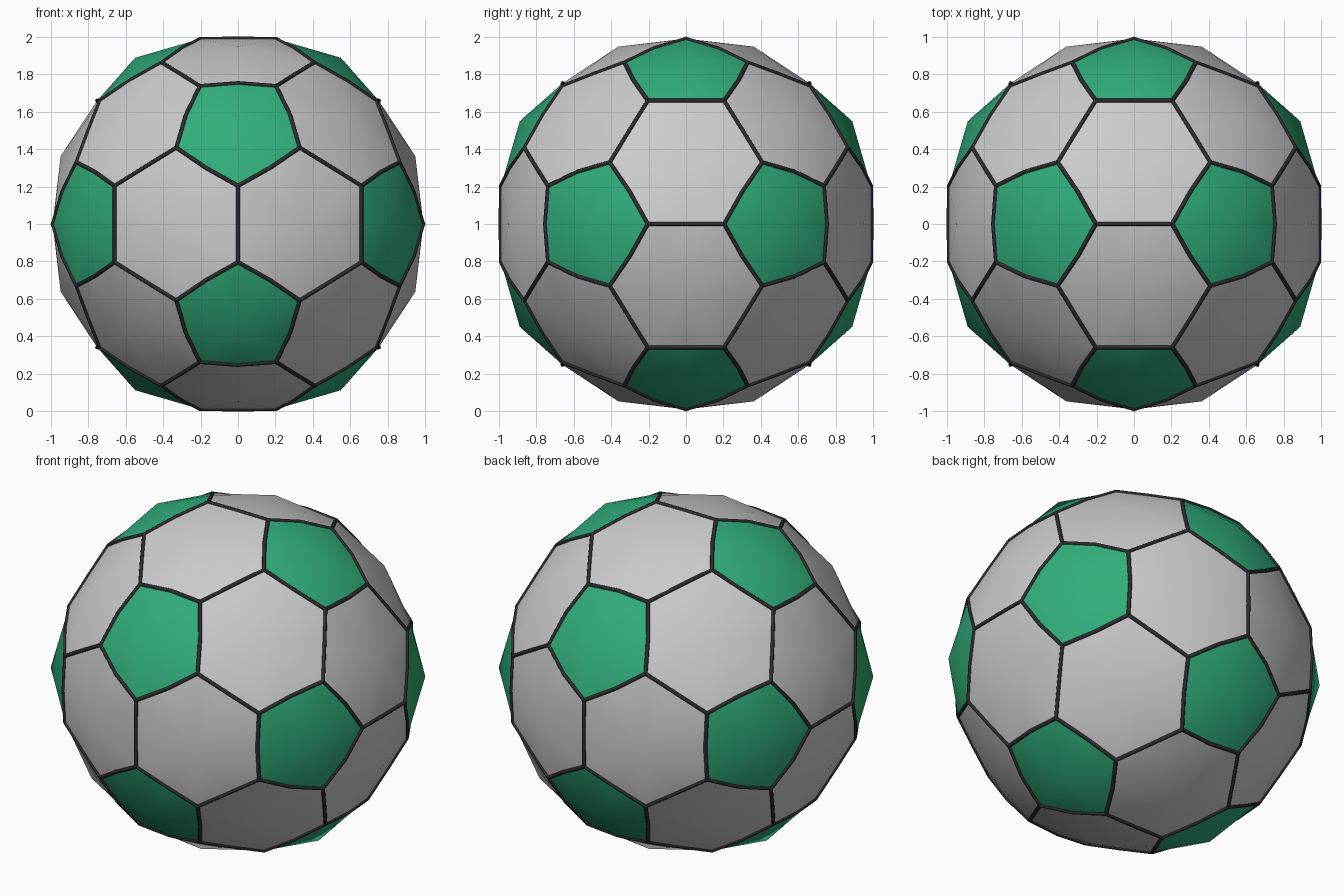
import bpy
import math
from itertools import combinations
from mathutils import Vector

if "Cube" in bpy.data.objects:
    bpy.data.objects.remove(bpy.data.objects["Cube"])

PHI = (1 + math.sqrt(5)) / 2
SCALE = 0.989 / PHI          # puts the hexagon-hexagon seams just under radius 1
SEAM_R = 0.011
UP = Vector((0, 0, 1))

# Icosahedron corners: each one becomes a pentagon once truncated
corners = []
for a in (-1, 1):
    for b in (-PHI, PHI):
        corners += [Vector((0, b, a)), Vector((b, a, 0)), Vector((a, 0, b))]
corners = [c * SCALE for c in corners]
EDGE = 2 * SCALE


def near(a, b):
    return abs((a - b).length - EDGE) < 0.01


def cut(a, b):
    """Truncation point on edge a-b, close to a."""
    return a.lerp(b, 1 / 3)


def ring(points, axis):
    """Sort points counter-clockwise around an axis."""
    u = (points[0] - axis * points[0].dot(axis)).normalized()
    v = axis.cross(u)
    return sorted(points, key=lambda p: math.atan2(p.dot(v), p.dot(u)))


def seam_mid(p, q):
    """Midpoint of a seam; pentagon seams bow gently away from the pentagon."""
    m = (p + q) / 2
    owner = max(corners, key=lambda c: c.dot(p))
    if owner != max(corners, key=lambda c: c.dot(q)):
        return m * 1.002
    n = owner.normalized()
    t = (m - n * m.dot(n)).normalized()
    return m + (n * 0.526 + t * 0.85) * 0.016


def material(name, color):
    mat = bpy.data.materials.new(name)
    mat.diffuse_color = color
    mat.use_nodes = True
    mat.node_tree.nodes["Principled BSDF"].inputs["Base Color"].default_value = mat.diffuse_color
    return mat


def build_panels(name, panels, apex, mat=None):
    """Each panel is a shallow smooth fan raised to a centre point."""
    verts, faces = [], []
    for pts, axis in panels:
        pts = ring(pts, axis)
        rim = []
        for i, p in enumerate(pts):
            rim += [p, seam_mid(p, pts[(i + 1) % len(pts)])]
        base, n = len(verts), len(rim)
        verts += [v + UP for v in rim] + [axis * apex + UP]
        faces += [(base + i, base + (i + 1) % n, base + n) for i in range(n)]
    mesh = bpy.data.meshes.new(name)
    mesh.from_pydata(verts, [], faces)
    mesh.shade_smooth()
    if mat:
        mesh.materials.append(mat)
    bpy.context.collection.objects.link(bpy.data.objects.new(name, mesh))


# Pentagon and hexagon outlines
pentagons = [([cut(c, d) for d in corners if near(c, d)], c.normalized())
             for c in corners]
hexagons = []
for tri in combinations(corners, 3):
    if all(near(a, b) for a, b in combinations(tri, 2)):
        pts = [cut(a, b) for a in tri for b in tri if a is not b]
        hexagons.append((pts, sum(tri, Vector()).normalized()))

build_panels("pentagon_panels", pentagons, 1.045,
             material("green", (0.03, 0.42, 0.2, 1)))
build_panels("hexagon_panels", hexagons, 1.015)

# Dark seams: one thin tube per panel edge
curve = bpy.data.curves.new("seams", "CURVE")
curve.dimensions = "3D"
curve.bevel_depth = SEAM_R
curve.bevel_resolution = 2
curve.use_fill_caps = True
curve.materials.append(material("dark_seam", (0.025, 0.025, 0.03, 1)))
all_points = [p for pts, _ in pentagons for p in pts]
for p, q in combinations(all_points, 2):
    if (p - q).length < EDGE / 3 + 0.01:
        spline = curve.splines.new("POLY")
        spline.points.add(2)
        for sp, co in zip(spline.points, (p, seam_mid(p, q), q)):
            sp.co = (*(co + UP), 1)
        spline.use_smooth = True
bpy.context.collection.objects.link(bpy.data.objects.new("seams", curve))
